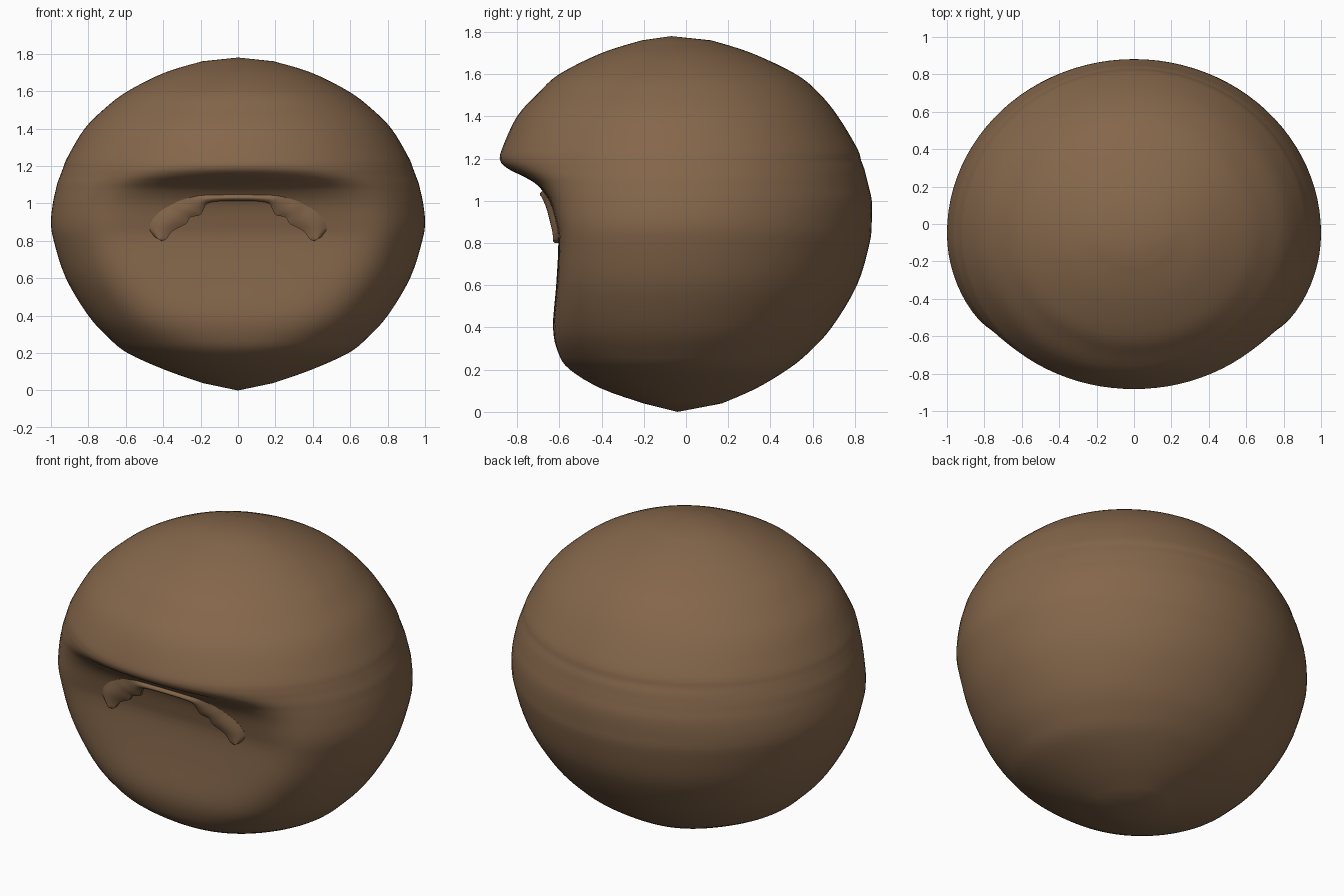
import bpy, bmesh, math
from mathutils import Vector
from mathutils.bvhtree import BVHTree

if "Cube" in bpy.data.objects:
    bpy.data.objects.remove(bpy.data.objects["Cube"])

brown = bpy.data.materials.new("brown")
brown.diffuse_color = (0.235, 0.135, 0.07, 1)
brown.use_nodes = True
brown.node_tree.nodes["Principled BSDF"].inputs["Base Color"].default_value = brown.diffuse_color


def spline(rows, steps):
    """Catmull-Rom through rows of numbers."""
    out = []
    for i in range(len(rows) - 1):
        p0, p1, p2 = rows[max(i - 1, 0)], rows[i], rows[i + 1]
        p3 = rows[min(i + 2, len(rows) - 1)]
        for j in range(steps):
            t = j / steps
            out.append([b + 0.5 * t * (c - a + t * (2*a - 5*b + 4*c - d + t * (3*(b - c) + d - a)))
                        for a, b, c, d in zip(p0, p1, p2, p3)])
    return out + [list(rows[-1])]


def finish(bm, name):
    bmesh.ops.recalc_face_normals(bm, faces=bm.faces)
    me = bpy.data.meshes.new(name)
    bm.to_mesh(me)
    me.polygons.foreach_set("use_smooth", [True] * len(me.polygons))
    me.materials.append(brown)
    ob = bpy.data.objects.new(name, me)
    bpy.context.collection.objects.link(ob)
    return ob


# Body sections: z, half width, back y, front y, front y before the face hollow
sections = [
    (0.04, 0.19, 0.17, 0.20, 0.20), (0.11, 0.39, 0.33, 0.40, 0.40),
    (0.20, 0.59, 0.48, 0.55, 0.57), (0.28, 0.69, 0.58, 0.605, 0.67),
    (0.40, 0.80, 0.69, 0.63, 0.76), (0.60, 0.92, 0.81, 0.615, 0.84),
    (0.80, 0.985, 0.87, 0.605, 0.88), (0.90, 1.0, 0.88, 0.62, 0.89),
    (1.00, 0.99, 0.88, 0.65, 0.89), (1.07, 0.975, 0.865, 0.70, 0.89),
    (1.11, 0.965, 0.855, 0.76, 0.89), (1.15, 0.95, 0.845, 0.84, 0.89),
    (1.19, 0.935, 0.83, 0.88, 0.89), (1.25, 0.91, 0.81, 0.87, 0.875),
    (1.40, 0.82, 0.72, 0.80, 0.80), (1.51, 0.71, 0.63, 0.70, 0.70),
    (1.60, 0.59, 0.52, 0.60, 0.60), (1.70, 0.39, 0.31, 0.40, 0.40),
    (1.76, 0.19, 0.12, 0.21, 0.21),
]
N, P, CY = 96, 9, -0.05
bm = bmesh.new()
rings = []
for z, w, back, front, nat in spline(sections, 4):
    f, n = front + CY, max(nat, front) + CY
    ring = []
    for i in range(N):
        a = 2 * math.pi * i / N
        s = math.sin(a)
        if s >= 0:
            y = CY + (back - CY) * s
        else:  # rounded front, cut smoothly by the flat hollow
            q = max(-s * n, 1e-4)
            y = CY - (q**-P + f**-P - n**-P) ** (-1 / P)
        ring.append(bm.verts.new((w * math.cos(a), y, z)))
    rings.append(ring)
for r0, r1 in zip(rings, rings[1:]):
    for i in range(N):
        j = (i + 1) % N
        bm.faces.new((r0[i], r0[j], r1[j], r1[i]))
for ring, z, y in ((rings[0], 0.0, -0.04), (rings[-1], 1.78, -0.07)):
    tip = bm.verts.new((0, y, z))
    for i in range(N):
        bm.faces.new((ring[i], ring[(i + 1) % N], tip))
bmesh.ops.recalc_face_normals(bm, faces=bm.faces)
tree = BVHTree.FromBMesh(bm)
finish(bm, "body")
bm.free()

# Mouth flap: outer edge x, z and scalloped inner edge x, z (right half)
half = [
    (0.00, 1.047, 0.00, 1.014), (0.10, 1.046, 0.10, 1.012),
    (0.19, 1.043, 0.165, 1.000), (0.24, 1.035, 0.185, 0.965),
    (0.29, 1.022, 0.205, 0.937), (0.33, 1.007, 0.255, 0.925),
    (0.37, 0.985, 0.275, 0.893), (0.41, 0.962, 0.315, 0.872),
    (0.44, 0.935, 0.345, 0.855), (0.465, 0.90, 0.365, 0.835),
    (0.472, 0.86, 0.385, 0.807), (0.445, 0.82, 0.41, 0.80),
]
edges = spline([(-a, b, -c, d) for a, b, c, d in half[:0:-1]] + half, 4)
bm = bmesh.new()
M = 8
rows = []
for xo, zo, xi, zi in edges:
    row = []
    for k in range(M + 2):
        t = min(k / M, 1)
        x, z = xo + (xi - xo) * t, zo + (zi - zo) * t
        hit = tree.ray_cast(Vector((x, -3, z)), Vector((0, 1, 0)))[0]
        # thin at the outer edge, lip at the inner edge, then back into the face
        lift = -0.02 if k > M else -0.004 + 0.03 * math.sin(math.pi * (0.05 + 0.7 * t))
        row.append(bm.verts.new((x, hit.y - lift, z)))
    rows.append(row)
for r0, r1 in zip(rows, rows[1:]):
    for k in range(M + 1):
        bm.faces.new((r0[k], r0[k + 1], r1[k + 1], r1[k]))
# close the back inside the body so the flap is solid
border = [e for e in bm.edges if e.is_boundary]
ext = bmesh.ops.extrude_edge_only(bm, edges=border)["geom"]
for v in ext:
    if isinstance(v, bmesh.types.BMVert):
        v.co.y += 0.03
flap = finish(bm, "mouth_flap")
bm.free()

for ob in bpy.context.collection.objects:
    ob.select_set(True)
bpy.context.view_layer.objects.active = flap
bpy.ops.object.shade_smooth_by_angle(angle=math.radians(40))
